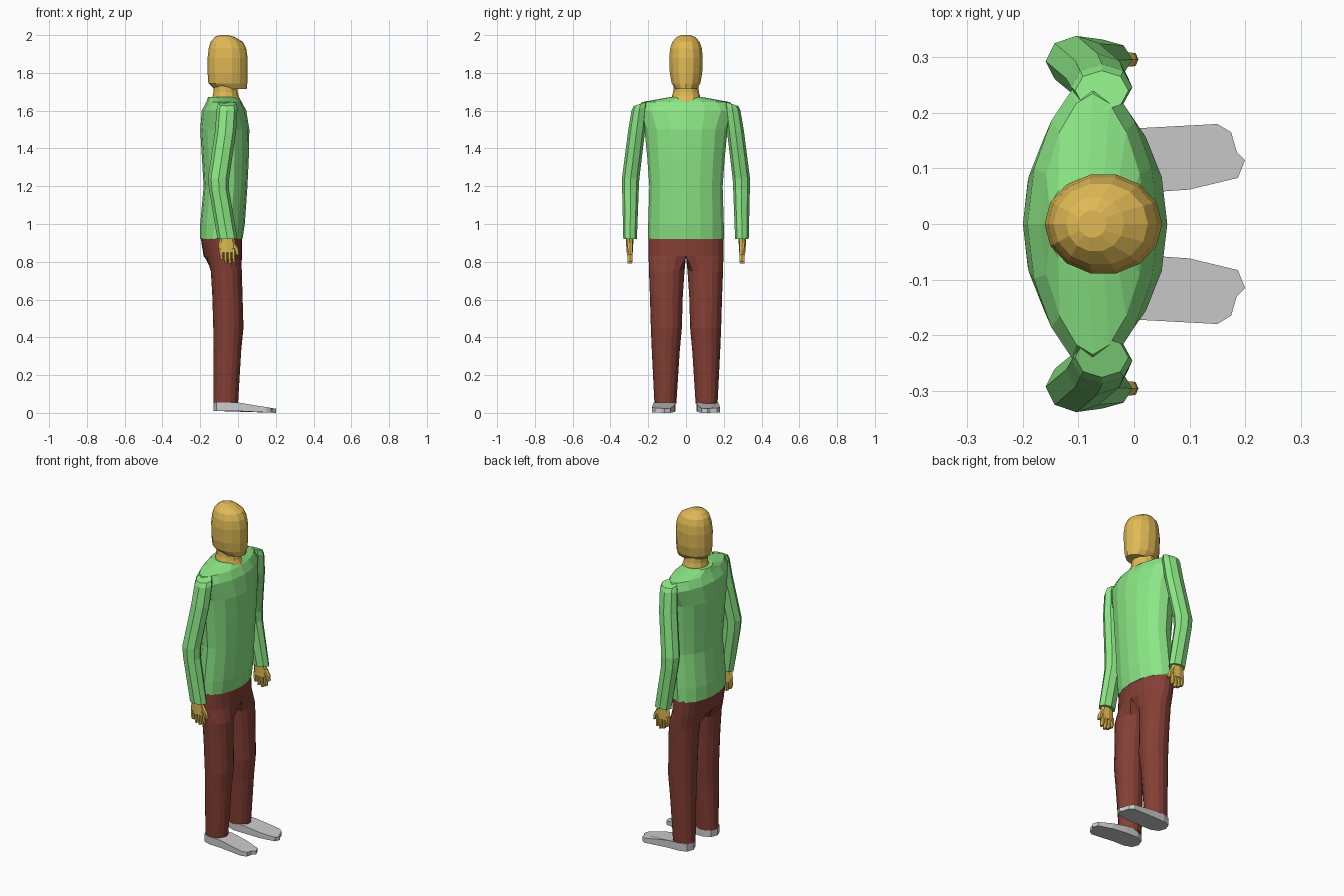
import bpy, bmesh
from math import cos, sin, pi


def material(name, rgb):
    m = bpy.data.materials.new(name)
    m.diffuse_color = (*rgb, 1)
    return m


GREEN = material("green_cloth", (0.26, 0.80, 0.235))
BROWN = material("brown_cloth", (0.23, 0.05, 0.035))
SKIN = material("tan_skin", (0.75, 0.49, 0.092))


def ring(n, x, y, z, rx, ry, pinch=0, tilt=0):
    """Elliptical ring; pinch thins it toward the sides, tilt drops the outer side."""
    pts = []
    for i in range(n):
        a = 2 * pi * i / n
        s = sin(a)
        pts.append((x + rx * cos(a) * (1 - pinch * s * s), y + ry * s, z - tilt * s))
    return pts


def half_ring(x, z, rx, ry):
    """Half ellipse closed along y = 0, matching a 16-point leg ring."""
    pts = []
    for i in range(16):
        if 10 < i < 14:
            pts.append((x + rx * (i - 12) / 2, 0, z))
        else:
            k = i + 2 if i <= 10 else i - 14
            pts.append((x + rx * cos(pi * k / 12), ry * sin(pi * k / 12), z))
    return pts


def skin_rings(bm, rings):
    rows = [[bm.verts.new(p) for p in r] for r in rings]
    n = len(rows[0])
    for a, b in zip(rows, rows[1:]):
        for i in range(n):
            j = (i + 1) % n
            bm.faces.new((a[i], a[j], b[j], b[i]))
    bm.faces.new(rows[0])
    bm.faces.new(rows[-1])


def make(name, parts, mat=None, mirror=False):
    bm = bmesh.new()
    for rings in parts:
        skin_rings(bm, rings)
    if mirror:
        # drop faces lying in the mirror plane
        seam = [f for f in bm.faces if all(abs(v.co.y) < 1e-5 for v in f.verts)]
        bmesh.ops.delete(bm, geom=seam, context='FACES')
    bmesh.ops.recalc_face_normals(bm, faces=bm.faces)
    me = bpy.data.meshes.new(name)
    bm.to_mesh(me)
    bm.free()
    ob = bpy.data.objects.new(name, me)
    bpy.context.collection.objects.link(ob)
    if mat:
        me.materials.append(mat)
    if mirror:
        mod = ob.modifiers.new("mirror", 'MIRROR')
        mod.use_axis = (False, True, False)
    return ob


# Sweater body
make("sweater_body", [[ring(16, x, 0, z, rx, ry, p) for x, z, rx, ry, p in [
    (-0.088, 0.92, 0.112, 0.20, 0), (-0.082, 1.00, 0.118, 0.20, 0),
    (-0.066, 1.20, 0.116, 0.194, 0), (-0.067, 1.35, 0.124, 0.205, 0),
    (-0.070, 1.50, 0.130, 0.22, 0), (-0.074, 1.60, 0.118, 0.262, 0.2),
    (-0.074, 1.645, 0.094, 0.235, 0.2), (-0.083, 1.672, 0.075, 0.085, 0)]]], GREEN)

# Sleeves, with sloping shoulder caps
make("sleeves", [[ring(8, x, y, z, rx, ry, 0, t) for x, y, z, rx, ry, t in [
    (-0.058, 0.240, 1.637, 0.048, 0.036, 0.012), (-0.058, 0.246, 1.61, 0.055, 0.042, 0.008),
    (-0.066, 0.262, 1.49, 0.056, 0.045, 0), (-0.103, 0.293, 1.24, 0.056, 0.046, 0),
    (-0.100, 0.294, 1.18, 0.053, 0.044, 0), (-0.056, 0.296, 0.92, 0.053, 0.036, 0)]]],
    GREEN, True)

# Hands: palm, four fingers, thumb
hand = [[ring(8, x, 0.298, z, rx, ry) for x, z, rx, ry in [
    (-0.056, 0.94, 0.034, 0.021), (-0.058, 0.90, 0.044, 0.019),
    (-0.057, 0.85, 0.046, 0.017)]]]
for x, tip in [(-0.089, 0.812), (-0.067, 0.796), (-0.045, 0.79), (-0.024, 0.80)]:
    hand.append([ring(6, x, 0.298, 0.87, 0.012, 0.017),
                 ring(6, x, 0.297, 0.83, 0.011, 0.016),
                 ring(6, x + 0.003, 0.297, tip, 0.009, 0.014)])
hand.append([ring(6, -0.03, 0.297, 0.90, 0.016, 0.015),
             ring(6, -0.008, 0.296, 0.865, 0.014, 0.014),
             ring(6, -0.002, 0.296, 0.835, 0.010, 0.013)])
make("hands", hand, SKIN, True)

# Trousers: half hips joined to one leg, mirrored
hips = [half_ring(-0.088, 0.925, 0.109, 0.198), half_ring(-0.080, 0.83, 0.102, 0.198)]
leg = [ring(16, x, y, z, rx, ry) for x, y, z, rx, ry in [
    (-0.062, 0.102, 0.75, 0.082, 0.094), (-0.056, 0.104, 0.62, 0.080, 0.087),
    (-0.051, 0.104, 0.45, 0.080, 0.082), (-0.056, 0.107, 0.33, 0.073, 0.074),
    (-0.065, 0.109, 0.05, 0.065, 0.058)]]
make("trousers", [hips + leg], BROWN, True)

# Shoes: outline with a top falling toward the toe
outline = [(-0.13, 0.115), (-0.115, 0.075), (-0.07, 0.055), (0.0, 0.055),
           (0.10, 0.062), (0.187, 0.083), (0.20, 0.115), (0.185, 0.13),
           (0.175, 0.165), (0.15, 0.18), (0.0, 0.172), (-0.07, 0.17),
           (-0.115, 0.155)]
sole = [(x, y, max(0, 0.010 - 0.05 * max(x, 0))) for x, y in outline]
top = [(x, y, 0.055 - 0.165 * max(x, 0)) for x, y in outline]
make("shoes", [[sole, top]], None, True)

# Neck and open collar
make("neck", [[ring(12, x, 0, z, rx, ry) for x, z, rx, ry in [
    (-0.060, 1.638, 0.084, 0.076), (-0.066, 1.678, 0.068, 0.074),
    (-0.066, 1.70, 0.064, 0.068), (-0.066, 1.76, 0.062, 0.064)]]], SKIN)

# Head
make("head", [[ring(14, x, 0, z, rx, ry) for x, z, rx, ry in [
    (-0.040, 1.715, 0.086, 0.058), (-0.054, 1.745, 0.103, 0.078),
    (-0.055, 1.80, 0.106, 0.088), (-0.055, 1.88, 0.106, 0.091),
    (-0.056, 1.93, 0.099, 0.086), (-0.060, 1.965, 0.085, 0.074),
    (-0.070, 1.99, 0.052, 0.050), (-0.075, 2.0, 0.025, 0.025)]]], SKIN)
